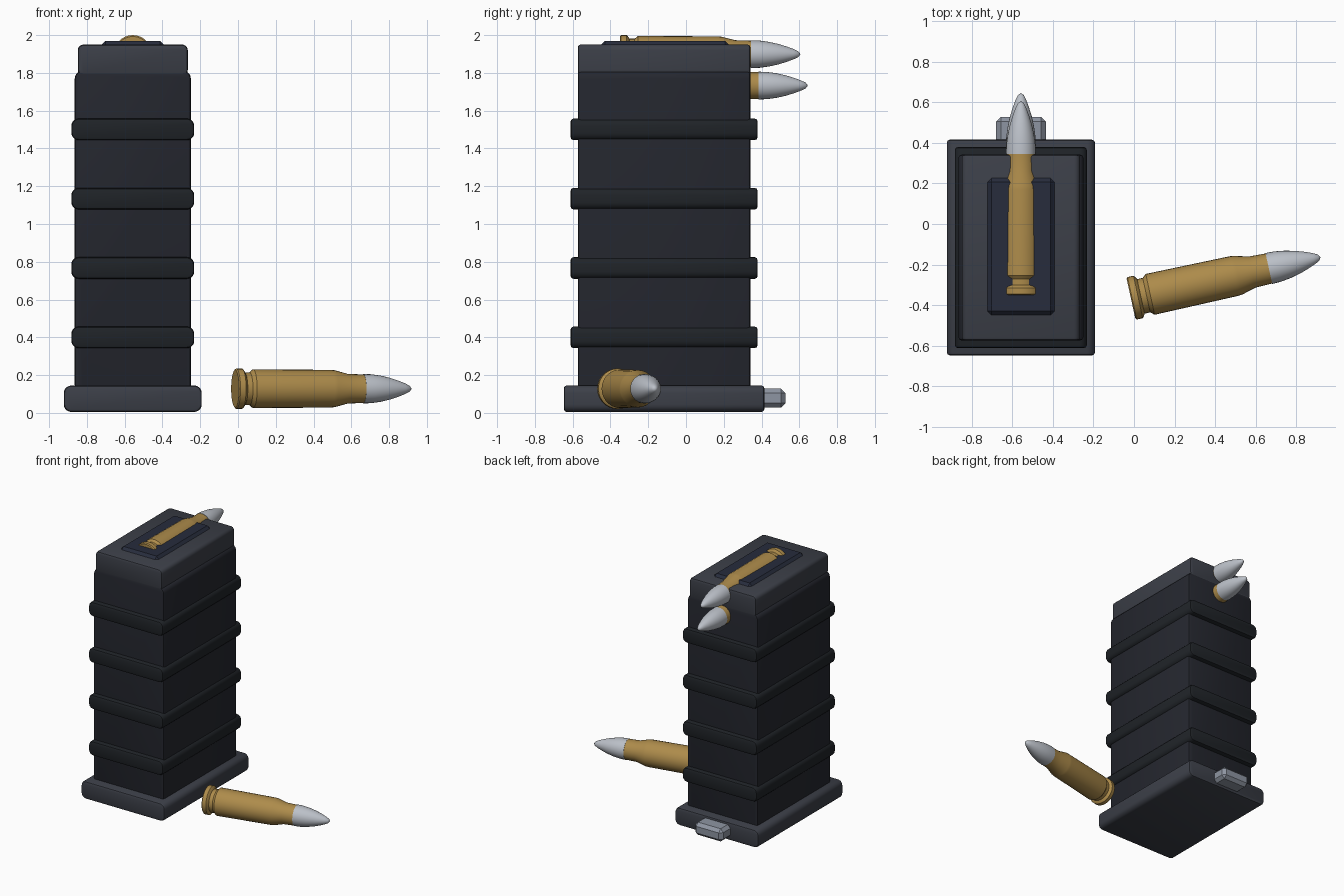
import bpy, bmesh, math

if "Cube" in bpy.data.objects:
    bpy.data.objects.remove(bpy.data.objects["Cube"])

CX, CY = -0.557, -0.116   # magazine centre


def material(name, rgb):
    m = bpy.data.materials.new(name)
    m.diffuse_color = (*rgb, 1)
    m.use_nodes = True
    m.node_tree.nodes["Principled BSDF"].inputs["Base Color"].default_value = m.diffuse_color
    return m


BODY = material("dark_polymer", (0.018, 0.020, 0.028))
RIB = material("rib_polymer", (0.014, 0.017, 0.021))
TRIM = material("grey_polymer", (0.045, 0.050, 0.065))
FEED = material("blue_black", (0.020, 0.025, 0.045))
STEEL = material("steel", (0.27, 0.30, 0.36))
BRASS = material("brass", (0.42, 0.26, 0.07))
LEAD = material("bullet_metal", (0.50, 0.53, 0.58))


def finish(name, bm, mat):
    bmesh.ops.recalc_face_normals(bm, faces=bm.faces)
    me = bpy.data.meshes.new(name)
    bm.to_mesh(me)
    bm.free()
    me.materials.append(mat)
    ob = bpy.data.objects.new(name, me)
    bpy.context.collection.objects.link(ob)
    return ob


def smooth(ob, angle):
    bpy.ops.object.select_all(action='DESELECT')
    ob.select_set(True)
    bpy.context.view_layer.objects.active = ob
    bpy.ops.object.shade_smooth_by_angle(angle=math.radians(angle))


def box(name, x, y, z, mat, long_r=0.0, end_r=0.015, segs=2):
    """Box between ranges; long_r rounds edges along y, end_r the rest."""
    bm = bmesh.new()
    bmesh.ops.create_cube(bm, size=1)
    for v in bm.verts:
        for i, (a, b) in enumerate((x, y, z)):
            v.co[i] = a if v.co[i] < 0 else b
    if long_r:
        edges = [e for e in bm.edges
                 if abs(e.verts[0].co.y - e.verts[1].co.y) > 1e-4]
        bmesh.ops.bevel(bm, geom=edges, offset=long_r, segments=5,
                        profile=0.5, affect='EDGES')
    bm.normal_update()
    edges = [e for e in bm.edges if e.calc_face_angle(0) > math.radians(60)]
    bmesh.ops.bevel(bm, geom=edges, offset=end_r, segments=segs,
                    profile=0.5, affect='EDGES')
    ob = finish(name, bm, mat)
    if segs > 1:
        smooth(ob, 35)
    return ob


def centred(w, c):
    return (c - w / 2, c + w / 2)


# magazine shell
box("magazine_body", centred(0.615, CX), centred(0.914, CY), (0.11, 1.81), BODY, 0.04)
box("base_plate", centred(0.73, CX), centred(1.062, CY), (0.005, 0.145), TRIM, 0.04)
box("feed_lip_collar", centred(0.582, CX), centred(0.914, CY), (1.785, 1.95), TRIM, 0.03)
for i in range(4):
    zc = 0.40 + 0.367 * i
    box(f"rib_{i + 1}", centred(0.65, CX), centred(0.99, CY), centred(0.114, zc), RIB, 0.038)

# feed opening insert and front catch
box("feed_opening", (-0.725, -0.388), (-0.453, 0.23), (1.88, 1.97), FEED, 0, 0.024, 1)
box("base_catch", (-0.68, -0.434), (0.36, 0.528), (0.028, 0.128), STEEL, 0, 0.024, 1)

# cartridge profiles: (distance along axis, radius)
CASE = [(0, 0), (0, 0.094), (0.006, 0.101), (0.036, 0.101), (0.043, 0.094),
        (0.050, 0.082), (0.078, 0.082), (0.097, 0.097), (0.52, 0.094),
        (0.54, 0.092), (0.61, 0.074), (0.70, 0.071), (0.70, 0)]
BULLET = [(0.695, 0), (0.695, 0.0735), (0.74, 0.072), (0.79, 0.065),
          (0.84, 0.054), (0.885, 0.040), (0.92, 0.027), (0.945, 0.015),
          (0.956, 0)]


def lathe(name, profile, mat, fat, loc, rot):
    """Revolve a profile around the y axis."""
    n = 28
    bm = bmesh.new()
    rings = []
    for t, r in profile:
        if r == 0:
            rings.append([bm.verts.new((0, t, 0))] * n)
        else:
            rings.append([bm.verts.new((r * fat * math.cos(2 * math.pi * k / n), t,
                                        r * fat * math.sin(2 * math.pi * k / n)))
                          for k in range(n)])
    for a, b in zip(rings, rings[1:]):
        for k in range(n):
            j = (k + 1) % n
            quad = list(dict.fromkeys((a[k], a[j], b[j], b[k])))
            bm.faces.new(quad)
    ob = finish(name, bm, mat)
    ob.location = loc
    ob.rotation_euler = (0, 0, rot)
    smooth(ob, 30)


def cartridge(name, loc, rot=0.0, fat=1.0):
    lathe(name + "_case", CASE, BRASS, fat, loc, rot)
    lathe(name + "_bullet", BULLET, LEAD, fat, loc, rot)


# two loaded rounds and one lying loose
cartridge("top_round", (CX, -0.35, 1.899))
cartridge("second_round", (CX, -0.311, 1.733))
cartridge("loose_round", (-0.015, -0.367, 0.128), math.radians(12.3 - 90), 1.06)
